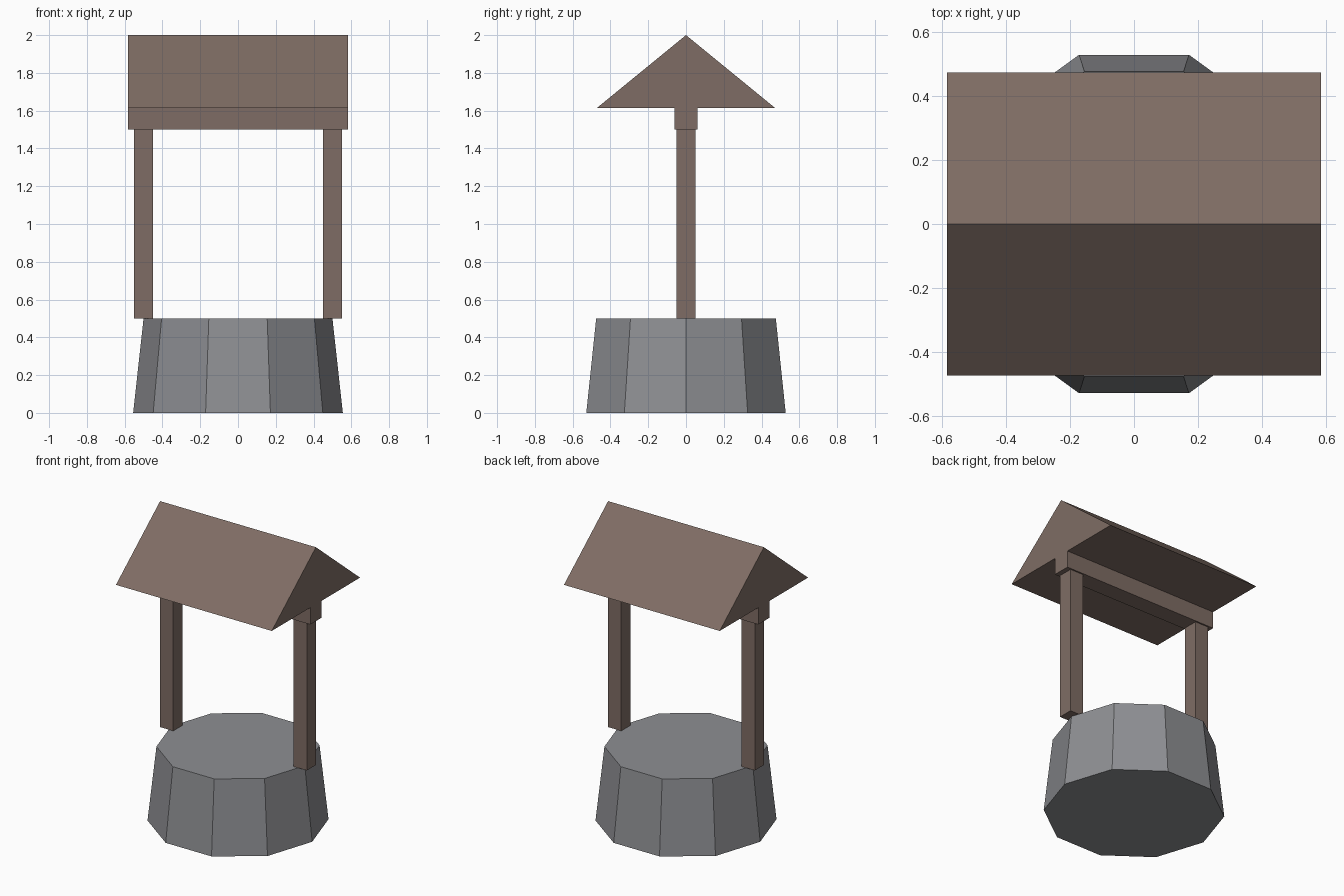
import bpy, bmesh, math

if "Cube" in bpy.data.objects:
    bpy.data.objects.remove(bpy.data.objects["Cube"])


def material(name, rgb):
    m = bpy.data.materials.new(name)
    m.diffuse_color = (*rgb, 1.0)
    m.use_nodes = True
    m.node_tree.nodes["Principled BSDF"].inputs["Base Color"].default_value = m.diffuse_color
    return m


wood = material("brown wood", (0.212, 0.152, 0.128))
stone = material("grey stone", (0.270, 0.275, 0.292))


def finish(name, bm, mat):
    bmesh.ops.recalc_face_normals(bm, faces=bm.faces)
    mesh = bpy.data.meshes.new(name)
    bm.to_mesh(mesh)
    bm.free()
    mesh.materials.append(mat)
    obj = bpy.data.objects.new(name, mesh)
    bpy.context.collection.objects.link(obj)
    return obj


def box(name, x, y, z, mat):
    bm = bmesh.new()
    bmesh.ops.create_cube(bm, size=1)
    for v in bm.verts:
        v.co.x = x[0] if v.co.x < 0 else x[1]
        v.co.y = y[0] if v.co.y < 0 else y[1]
        v.co.z = z[0] if v.co.z < 0 else z[1]
    return finish(name, bm, mat)


# ten-sided tapered stone base, corners on the x axis
SIDES = 10
bm = bmesh.new()
rings = []
for radius, z in ((0.555, 0.0), (0.50, 0.5)):
    rings.append([bm.verts.new((radius * math.cos(math.tau * i / SIDES),
                                radius * math.sin(math.tau * i / SIDES), z))
                  for i in range(SIDES)])
    bm.faces.new(rings[-1])
for i in range(SIDES):
    j = (i + 1) % SIDES
    bm.faces.new((rings[0][i], rings[0][j], rings[1][j], rings[1][i]))
finish("stone_base", bm, stone)

# two posts standing on the rim
for side, cx in (("left", -0.5), ("right", 0.5)):
    box(side + "_post", (cx - 0.05, cx + 0.05), (-0.05, 0.05), (0.5, 1.5), wood)

# cross beam under the roof
box("roof_beam", (-0.583, 0.583), (-0.06, 0.06), (1.5, 1.614), wood)

# solid gabled roof: triangle extruded along x
bm = bmesh.new()
gable = bm.faces.new([bm.verts.new((-0.583, y, z))
                      for y, z in ((-0.472, 1.614), (0.472, 1.614), (0.0, 2.0))])
ext = bmesh.ops.extrude_face_region(bm, geom=[gable], use_keep_orig=True)
bmesh.ops.translate(bm, vec=(1.166, 0, 0),
                    verts=[e for e in ext["geom"] if isinstance(e, bmesh.types.BMVert)])
finish("gable_roof", bm, wood)
